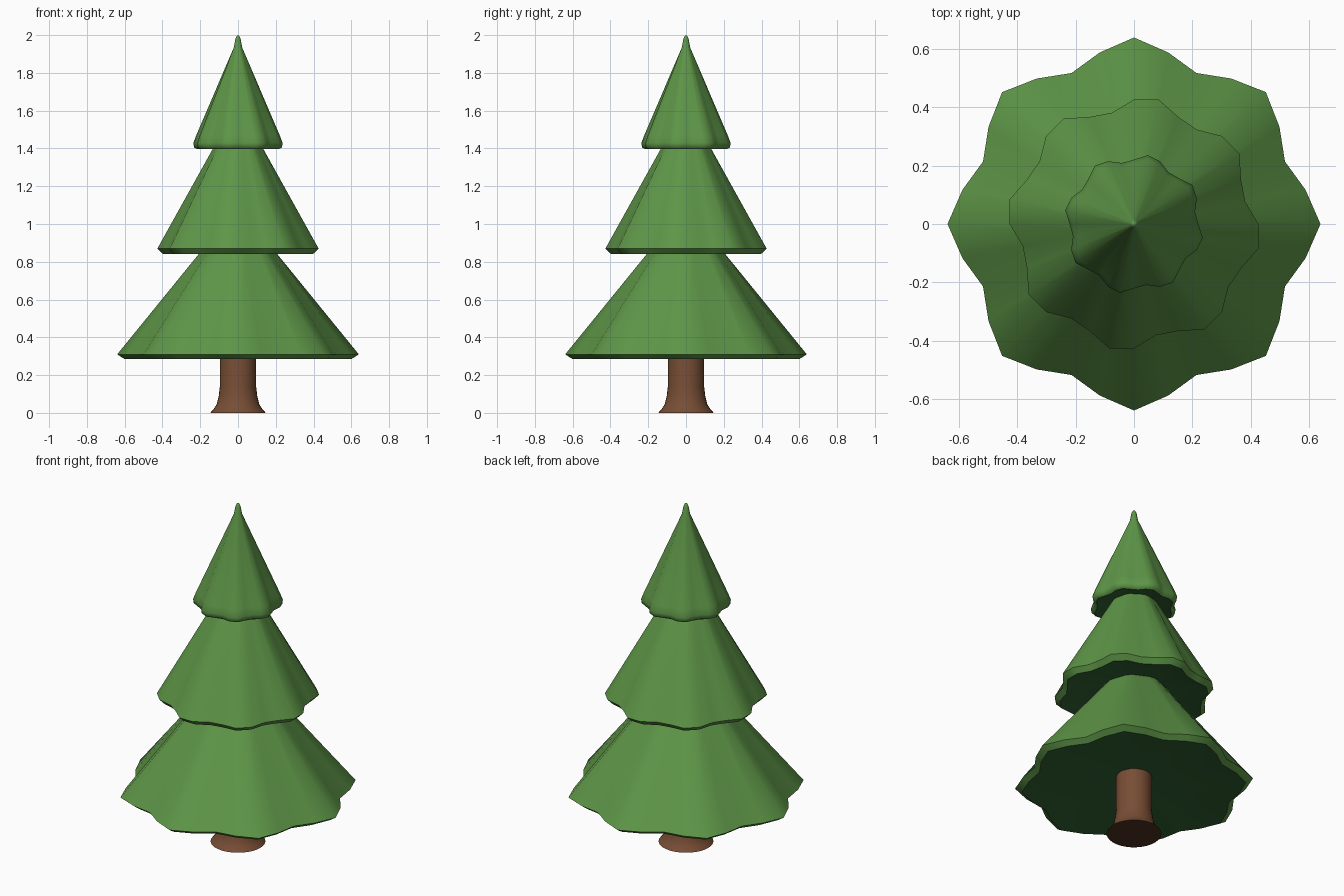
import bpy
import bmesh
import math

if "Cube" in bpy.data.objects:
    bpy.data.objects.remove(bpy.data.objects["Cube"])

SEGMENTS = 32
LOBES = 8


def make_material(name, colour):
    mat = bpy.data.materials.new(name)
    mat.diffuse_color = (*colour, 1.0)
    mat.use_nodes = True
    mat.node_tree.nodes["Principled BSDF"].inputs["Base Color"].default_value = mat.diffuse_color
    return mat


def lathe(name, profile, mats, wave=0.0, phase=0.0):
    """Spin (radius, z) points round z; lobes fade out towards the axis.
    The first band, the underside, takes the second material."""
    bm = bmesh.new()
    widest = max(r for r, z in profile)
    rings = []
    for r, z in profile:
        if r == 0:
            rings.append([bm.verts.new((0, 0, z))] * SEGMENTS)
            continue
        ring = []
        for i in range(SEGMENTS):
            a = math.tau * i / SEGMENTS
            rr = r * (1 + wave * r / widest * math.cos(LOBES * a + phase))
            ring.append(bm.verts.new((rr * math.cos(a), rr * math.sin(a), z)))
        rings.append(ring)
    for band, (low, high) in enumerate(zip(rings, rings[1:])):
        for i in range(SEGMENTS):
            j = (i + 1) % SEGMENTS
            corners = dict.fromkeys((low[i], low[j], high[j], high[i]))
            face = bm.faces.new(list(corners))
            face.material_index = 1 if band == 0 else 0
    bmesh.ops.recalc_face_normals(bm, faces=bm.faces)
    # Crisp edge where the underside begins
    for e in bm.edges:
        if len({f.material_index for f in e.link_faces}) > 1:
            e.smooth = False
    mesh = bpy.data.meshes.new(name)
    bm.to_mesh(mesh)
    bm.free()
    for mat in mats:
        mesh.materials.append(mat)
    obj = bpy.data.objects.new(name, mesh)
    bpy.context.collection.objects.link(obj)
    bpy.ops.object.select_all(action='DESELECT')
    obj.select_set(True)
    bpy.context.view_layer.objects.active = obj
    bpy.ops.object.shade_smooth_by_angle(angle=math.radians(55))
    return obj


needles = (make_material("needle green", (0.112, 0.305, 0.064)),
           make_material("shadow green", (0.031, 0.122, 0.033)))
bark = (make_material("bark brown", (0.185, 0.075, 0.035)),
        make_material("dark bark brown", (0.083, 0.033, 0.015)))

# Trunk with flared foot
lathe("trunk", [(0, 0), (0.147, 0), (0.128, 0.022), (0.113, 0.045),
                (0.102, 0.09), (0.096, 0.14), (0.096, 0.45), (0, 0.45)], bark)

# Lobed branch tiers, each with a thin rim and a hollowed underside
lathe("lower_branches", [(0, 0.36), (0.567, 0.286), (0.60, 0.31),
                         (0.20, 0.845), (0.04, 1.05), (0, 1.07)],
      needles, 0.066, 0.0)
lathe("middle_branches", [(0, 0.92), (0.385, 0.842), (0.412, 0.87),
                          (0.131, 1.40), (0.02, 1.59), (0, 1.61)],
      needles, 0.066, 1.0)
lathe("top_branches", [(0, 1.44), (0.207, 1.396), (0.224, 1.405),
                       (0.227, 1.43), (0.213, 1.47), (0.022, 1.935),
                       (0.014, 1.98), (0.007, 1.996), (0, 2.0)],
      needles, 0.066, 2.0)
